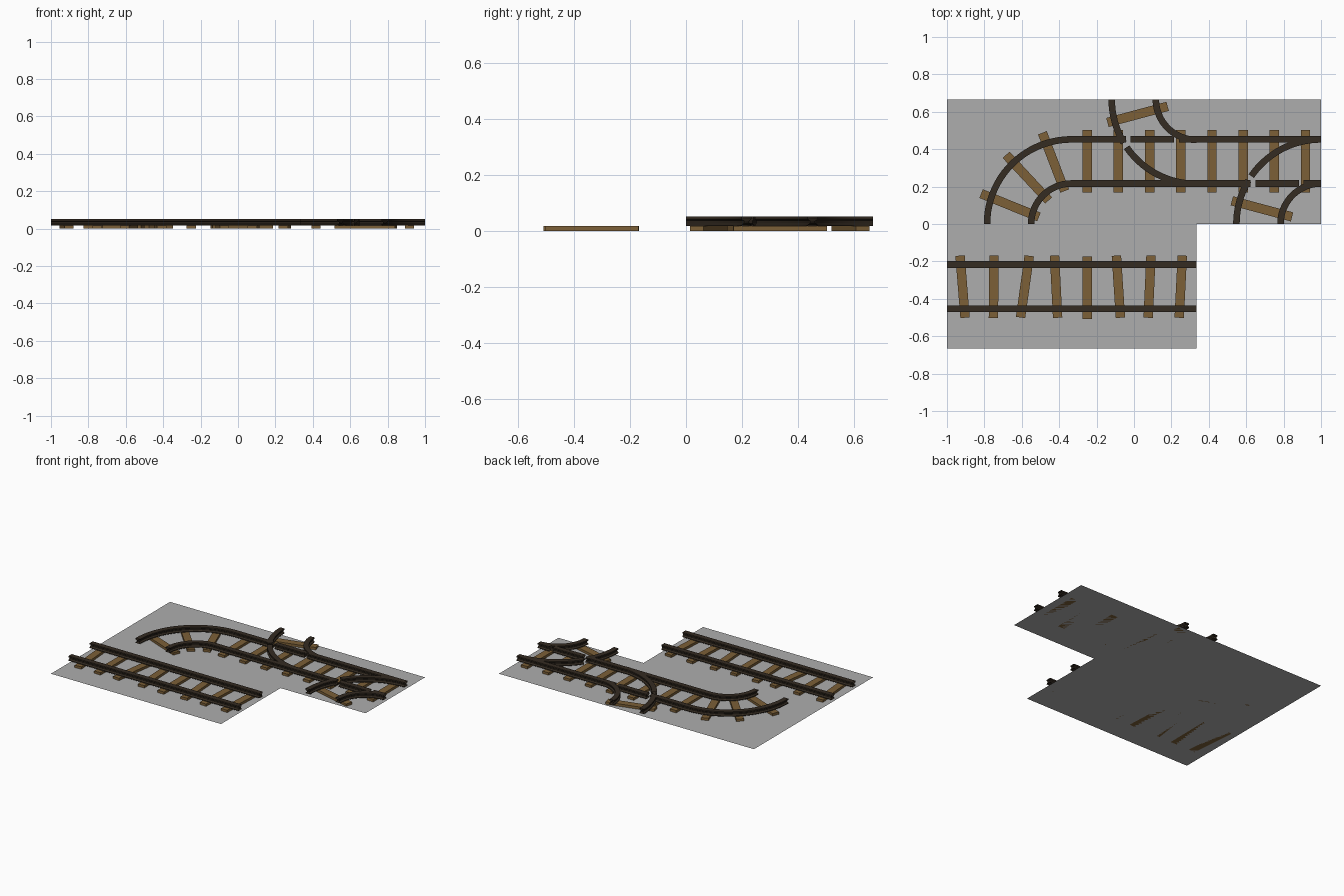
import bpy, bmesh
from math import sin, cos, radians, pi
from mathutils import Matrix

if "Cube" in bpy.data.objects:
    bpy.data.objects.remove(bpy.data.objects["Cube"])


def material(name, rgb):
    m = bpy.data.materials.new(name)
    m.diffuse_color = (*rgb, 1)
    m.use_nodes = True
    m.node_tree.nodes["Principled BSDF"].inputs["Base Color"].default_value = m.diffuse_color
    return m


GREY = material("ground grey", (0.42, 0.42, 0.42))
WOOD = material("sleeper wood", (0.20, 0.115, 0.038))
IRON = material("dark iron", (0.035, 0.025, 0.016))


def finish(bm, name, mat, smooth=False):
    me = bpy.data.meshes.new(name)
    bm.to_mesh(me)
    bm.free()
    me.materials.append(mat)
    ob = bpy.data.objects.new(name, me)
    bpy.context.collection.objects.link(ob)
    if smooth:
        bpy.ops.object.select_all(action='DESELECT')
        ob.select_set(True)
        bpy.context.view_layer.objects.active = ob
        bpy.ops.object.shade_smooth_by_angle(angle=radians(25))
    return ob


# ground: flat L-shaped sheet
T = 2 / 3
bm = bmesh.new()
outline = [(-1, -T), (T / 2, -T), (T / 2, 0), (1, 0), (1, T), (-1, T)]
bm.faces.new([bm.verts.new((x, y, 0)) for x, y in outline])
finish(bm, "ground", GREY)

# rail cross-section: foot, waisted web, head (offset, height)
HALF = [(0.0175, 0.017), (0.0175, 0.022), (0.008, 0.029),
        (0.008, 0.036), (0.0175, 0.042), (0.0175, 0.051)]
PROFILE = HALF + [(-o, z) for o, z in reversed(HALF)]


def rail(name, path):
    """Sweep the open-ended profile along (x, y, normal_x, normal_y) stations."""
    bm = bmesh.new()
    rings = [[bm.verts.new((x + nx * o, y + ny * o, z)) for o, z in PROFILE]
             for x, y, nx, ny in path]
    n = len(PROFILE)
    for a, b in zip(rings, rings[1:]):
        for i in range(n):
            j = (i + 1) % n
            bm.faces.new((a[i], a[j], b[j], b[i]))
    bmesh.ops.recalc_face_normals(bm, faces=bm.faces)
    finish(bm, name, IRON, True)


def straight(name, y, x0, x1):
    rail(name, [(x0, y, 0, 1), (x1, y, 0, 1)])


def arc(name, cx, cy, r, side, a0=0, a1=90):
    """Quarter bend; angle runs from the -x direction towards side * y."""
    n = max(3, round((a1 - a0) / 4))
    path = []
    for i in range(n + 1):
        a = radians(a0 + (a1 - a0) * i / n)
        nx, ny = -cos(a), side * sin(a)
        path.append((cx + r * nx, cy + r * ny, nx, ny))
    rail(name, path)


INNER, OUTER = 0.2166, 0.4525

# plain straight track at the front
for y in (-INNER, -OUTER):
    straight("front_rail", y, -1, T / 2)

# left bend
for r in (INNER, OUTER):
    arc("bend_rail", -T / 2, 0, r, 1)

# straight rails of the two switches, with flange gaps
straight("upper_rail", OUTER, -T / 2, -0.043)
straight("upper_rail", OUTER, -0.018, 0.215)
straight("upper_rail", OUTER, 0.24, 1)
straight("lower_rail", INNER, -T / 2, 0.624)
straight("lower_rail", INNER, 0.649, 0.882)
straight("lower_rail", INNER, 0.907, 1)

# diverging rails of the switches
for cx, cy, side in ((T / 2, T, -1), (1, 0, 1)):
    arc("switch_inner_rail", cx, cy, INNER, side)
    arc("switch_outer_rail", cx, cy, OUTER, side, 0, 30.9)
    arc("switch_outer_rail", cx, cy, OUTER, side, 34.5, 90)


def sleeper(name, x, y, angle):
    bm = bmesh.new()
    bmesh.ops.create_cube(bm, size=1, matrix=Matrix.Translation((x, y, 0.0085))
                          @ Matrix.Rotation(angle, 4, 'Z')
                          @ Matrix.Diagonal((0.05, 0.333, 0.017, 1)))
    finish(bm, name, WOOD)


# straight-track sleepers; the front ones are crooked
for i, tilt in enumerate((0.08, -0.01, -0.14, 0.05, 0, 0.065, -0.045, -0.05)):
    sleeper("front_sleeper", -11 / 12 + i / 6, -0.335 - (0.006 if i == 4 else 0), tilt)
    sleeper("back_sleeper", -0.25 + i / 6, 0.336, 0)

# sleepers on the bend and the branches (direction of the long axis)
for x, y, deg in ((-0.663, 0.10, -22), (-0.570, 0.248, -47), (-0.43, 0.332, -69),
                  (0.019, 0.586, 15), (0.684, 0.081, -15)):
    sleeper("curve_sleeper", x, y, radians(deg) - pi / 2)
